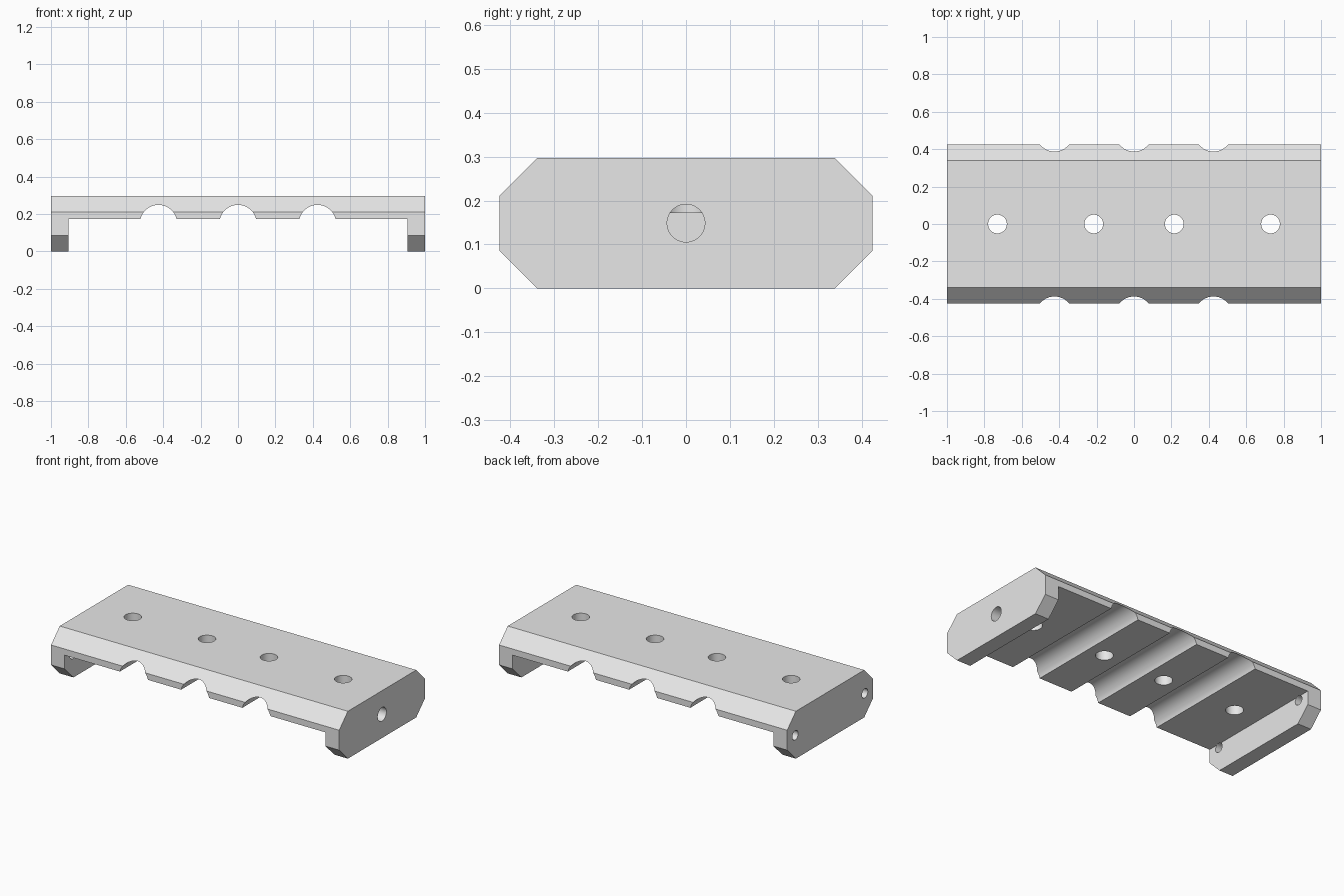
import bpy, bmesh, math
from mathutils import Matrix, Vector

if "Cube" in bpy.data.objects:
    bpy.data.objects.remove(bpy.data.objects["Cube"])

HALF_Y, HEIGHT, CHAMFER = 0.425, 0.297, 0.086
MID_Z = HEIGHT / 2
PLATE_Z = 0.172      # underside of the plate
LEG_X = 0.905        # inner face of the end legs

grey = bpy.data.materials.new("light grey")
grey.diffuse_color = (0.8, 0.8, 0.8, 1)
grey.use_nodes = True
grey.node_tree.nodes["Principled BSDF"].inputs["Base Color"].default_value = grey.diffuse_color


def make_object(name, bm):
    bmesh.ops.recalc_face_normals(bm, faces=bm.faces)
    mesh = bpy.data.meshes.new(name)
    bm.to_mesh(mesh)
    bm.free()
    obj = bpy.data.objects.new(name, mesh)
    obj.data.materials.append(grey)
    bpy.context.collection.objects.link(obj)
    return obj


def cylinder(name, centre, axis, radius, length):
    bm = bmesh.new()
    turn = Vector((0, 0, 1)).rotation_difference(Vector(axis)).to_matrix().to_4x4()
    bmesh.ops.create_cone(bm, cap_ends=True, segments=64, radius1=radius, radius2=radius,
                          depth=length, matrix=Matrix.Translation(centre) @ turn)
    return make_object(name, bm)


def box(name, centre, size):
    bm = bmesh.new()
    bmesh.ops.create_cube(bm, size=1, matrix=Matrix.Translation(centre) @ Matrix.Diagonal((*size, 1)))
    return make_object(name, bm)


# Body: chamfered block extruded along x
y, c = HALF_Y, CHAMFER
profile = [(-y + c, 0), (y - c, 0), (y, c), (y, HEIGHT - c),
           (y - c, HEIGHT), (-y + c, HEIGHT), (-y, HEIGHT - c), (-y, c)]
bm = bmesh.new()
end = bm.faces.new([bm.verts.new((-1, py, pz)) for py, pz in profile])
side = bmesh.ops.extrude_face_region(bm, geom=[end])
bmesh.ops.translate(bm, vec=(2, 0, 0), verts=[v for v in side["geom"] if isinstance(v, bmesh.types.BMVert)])
body = make_object("bracket_body", bm)

# Recess between the legs
cutters = [box("recess_cutter", (0, 0, PLATE_Z - 0.25), (2 * LEG_X, 2, 0.5))]

# Three round grooves across the underside
for x in (-0.425, 0, 0.425):
    cutters.append(cylinder("groove_cutter", (x, 0, MID_Z), (0, 1, 0), 0.1, 2))

# Four holes through the plate
for x in (-0.73, -0.215, 0.215, 0.73):
    cutters.append(cylinder("plate_hole_cutter", (x, 0, MID_Z), (0, 0, 1), 0.05, 1))

# Single hole in the right leg, running in to the first plate hole
cutters.append(cylinder("right_hole_cutter", (0.98, 0, MID_Z), (1, 0, 0), 0.043, 0.5))

# Two small holes in the left leg
for s in (-1, 1):
    cutters.append(cylinder("left_hole_cutter", (-1.0, s * 0.345, MID_Z), (1, 0, 0), 0.029, 0.2))

# Apply all the cuts
bpy.context.view_layer.objects.active = body
body.select_set(True)
for cutter in cutters:
    mod = body.modifiers.new("cut", "BOOLEAN")
    mod.operation, mod.solver, mod.object = "DIFFERENCE", "EXACT", cutter
    bpy.ops.object.modifier_apply(modifier=mod.name)
    bpy.data.objects.remove(cutter)

bpy.ops.object.shade_smooth_by_angle(angle=math.radians(30))
